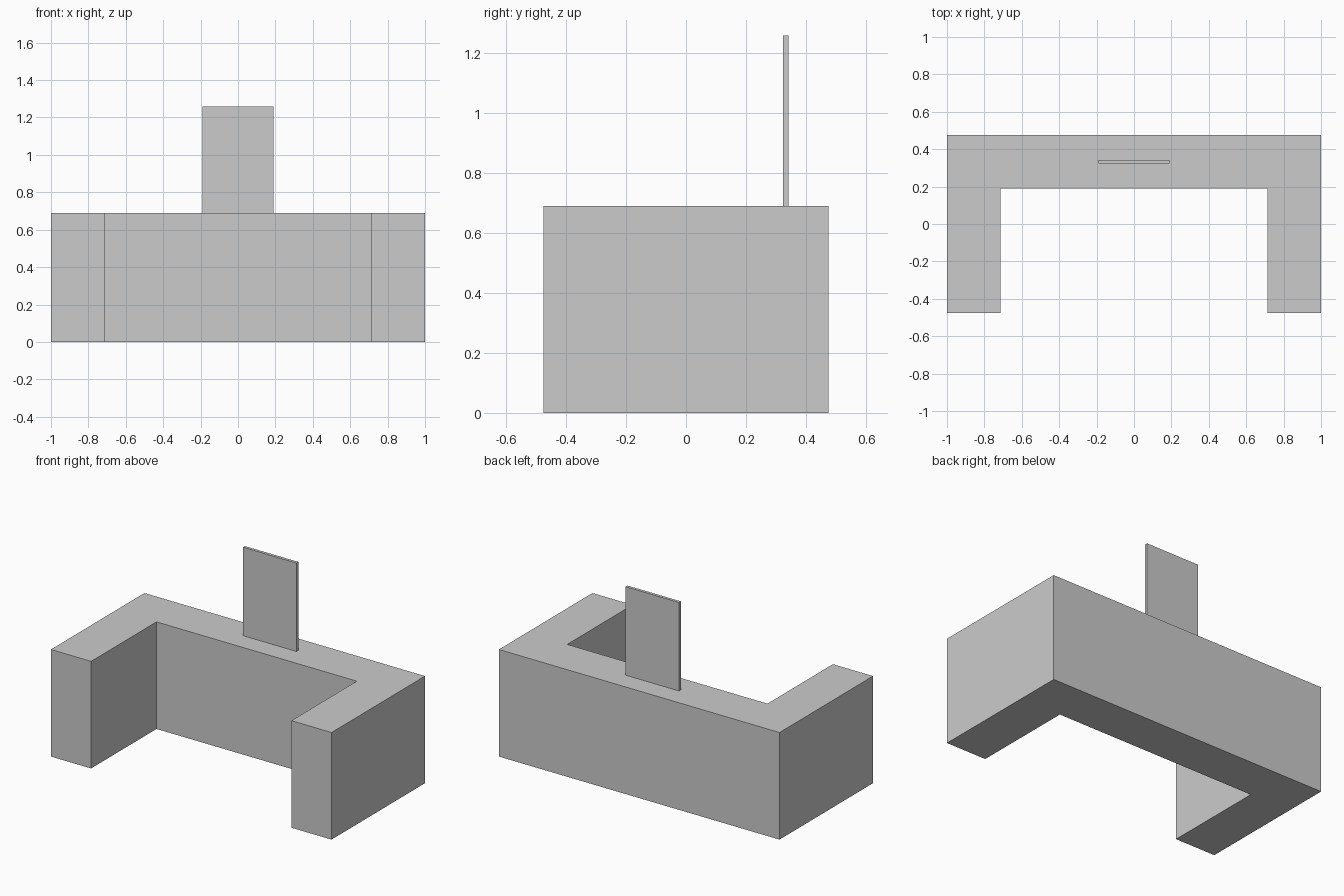
import bpy
import bmesh

if "Cube" in bpy.data.objects:
    bpy.data.objects.remove(bpy.data.objects["Cube"])


def prism(name, outline, z0, z1):
    """Extrude a flat XY outline from z0 to z1 as a closed solid."""
    bm = bmesh.new()
    base = bm.faces.new([bm.verts.new((x, y, z0)) for x, y in outline])
    top = bmesh.ops.extrude_face_region(bm, geom=[base])
    verts = [g for g in top["geom"] if isinstance(g, bmesh.types.BMVert)]
    bmesh.ops.translate(bm, verts=verts, vec=(0, 0, z1 - z0))
    bmesh.ops.recalc_face_normals(bm, faces=bm.faces[:])
    mesh = bpy.data.meshes.new(name)
    bm.to_mesh(mesh)
    bm.free()
    obj = bpy.data.objects.new(name, mesh)
    bpy.context.collection.objects.link(obj)
    return obj


DEPTH = 0.476       # half of the counter's depth
WIDTH = 0.286       # thickness of each counter run
HEIGHT = 0.69

# U-shaped counter: right half of the outline, mirrored for the left
half = [(1 - WIDTH, DEPTH - WIDTH), (1 - WIDTH, -DEPTH), (1, -DEPTH), (1, DEPTH)]
outline = half + [(-x, y) for x, y in reversed(half)]
prism("counter", outline, 0, HEIGHT)

# Thin upright panel standing on the back run
w, y, t = 0.19, 0.333, 0.0095
prism("upright_panel", [(-w, y - t), (w, y - t), (w, y + t), (-w, y + t)], HEIGHT, 1.26)
